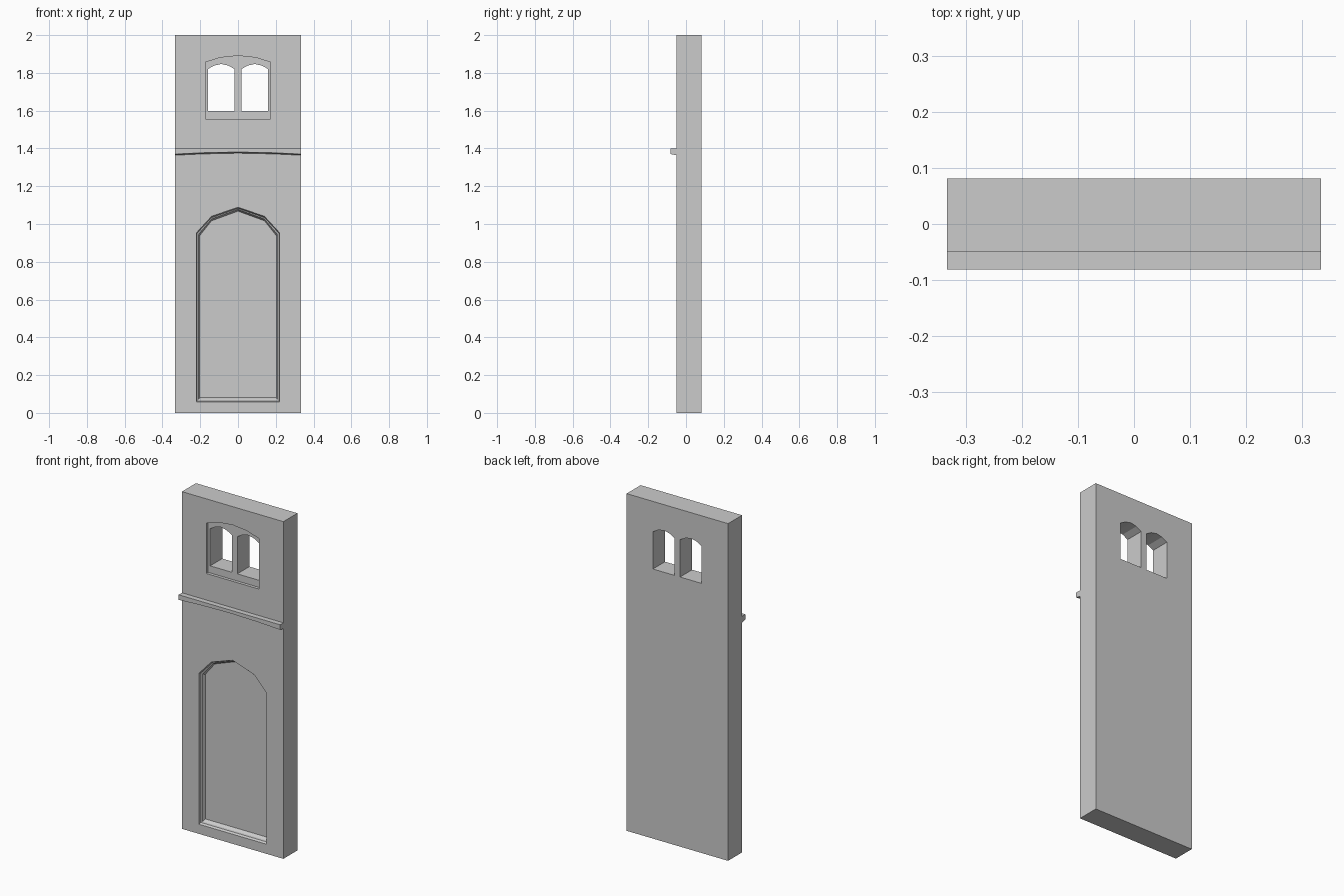
import bpy, bmesh

if "Cube" in bpy.data.objects:
    bpy.data.objects.remove(bpy.data.objects["Cube"])

HALF_W, HEIGHT = 0.333, 2.0
FRONT, BACK = -0.05, 0.081


def arch(w, bottom, spring, mid_x, mid_z, apex, cx=0.0):
    """Closed low-poly arch outline in x/z, mirrored about cx."""
    right = [(w, bottom), (w, spring), (mid_x, mid_z)]
    left = [(-x, z) for x, z in reversed(right)]
    return [(cx + x, z) for x, z in right + [(0, apex)] + left]


def loft(name, rings):
    """Solid through matching outlines, each given as (y, outline)."""
    bm = bmesh.new()
    loops = [[bm.verts.new((x, y, z)) for x, z in pts] for y, pts in rings]
    n = len(loops[0])
    for a, b in zip(loops, loops[1:]):
        for i in range(n):
            j = (i + 1) % n
            bm.faces.new((a[i], a[j], b[j], b[i]))
    bm.faces.new(loops[0])
    bm.faces.new(loops[-1])
    bmesh.ops.recalc_face_normals(bm, faces=bm.faces)
    mesh = bpy.data.meshes.new(name)
    bm.to_mesh(mesh)
    bm.free()
    ob = bpy.data.objects.new(name, mesh)
    bpy.context.collection.objects.link(ob)
    return ob


def cut(target, cutter):
    cutter.hide_render = True
    mod = target.modifiers.new("cut", 'BOOLEAN')
    mod.operation, mod.solver, mod.object = 'DIFFERENCE', 'EXACT', cutter
    bpy.context.view_layer.objects.active = target
    bpy.ops.object.modifier_apply(modifier=mod.name)
    bpy.data.objects.remove(cutter, do_unlink=True)


# Wall slab
slab = [(-HALF_W, 0), (HALF_W, 0), (HALF_W, HEIGHT), (-HALF_W, HEIGHT)]
wall = loft("wall", [(FRONT, slab), (BACK, slab)])

# Blind doorway: stepped jambs, splayed arch and sloping sill
outer = arch(0.221, 0.057, 0.953, 0.14, 1.041, 1.089)
step_a = arch(0.218, 0.063, 0.950, 0.14, 1.034, 1.083)
step_b = arch(0.209, 0.070, 0.944, 0.14, 1.026, 1.077)
inner = arch(0.203, 0.081, 0.938, 0.14, 1.017, 1.068)
cut(wall, loft("door_cutter", [
    (-0.12, outer), (FRONT, outer), (FRONT + 0.014, step_a),
    (FRONT + 0.017, step_b), (FRONT + 0.033, inner)]))

# Shallow arched window recess
recess = arch(0.173, 1.557, 1.856, 0.095, 1.881, 1.891)
cut(wall, loft("recess_cutter", [(-0.12, recess), (FRONT + 0.018, recess)]))

# Two arched lights cut right through
for side in (-1, 1):
    light = arch(0.071, 1.599, 1.82, 0.037, 1.839, 1.847, side * 0.089)
    cut(wall, loft("light_cutter", [(-0.12, light), (0.15, light)]))


# String course with a gently arched, sloping underside
def course(drop):
    right = [(HALF_W, 1.400), (HALF_W, 1.370 - drop), (0.19, 1.377 - drop)]
    left = [(-x, z) for x, z in reversed(right)]
    return right + [(0, 1.381 - drop)] + left


loft("string_course", [(-0.081, course(0)), (FRONT, course(0.006))])
